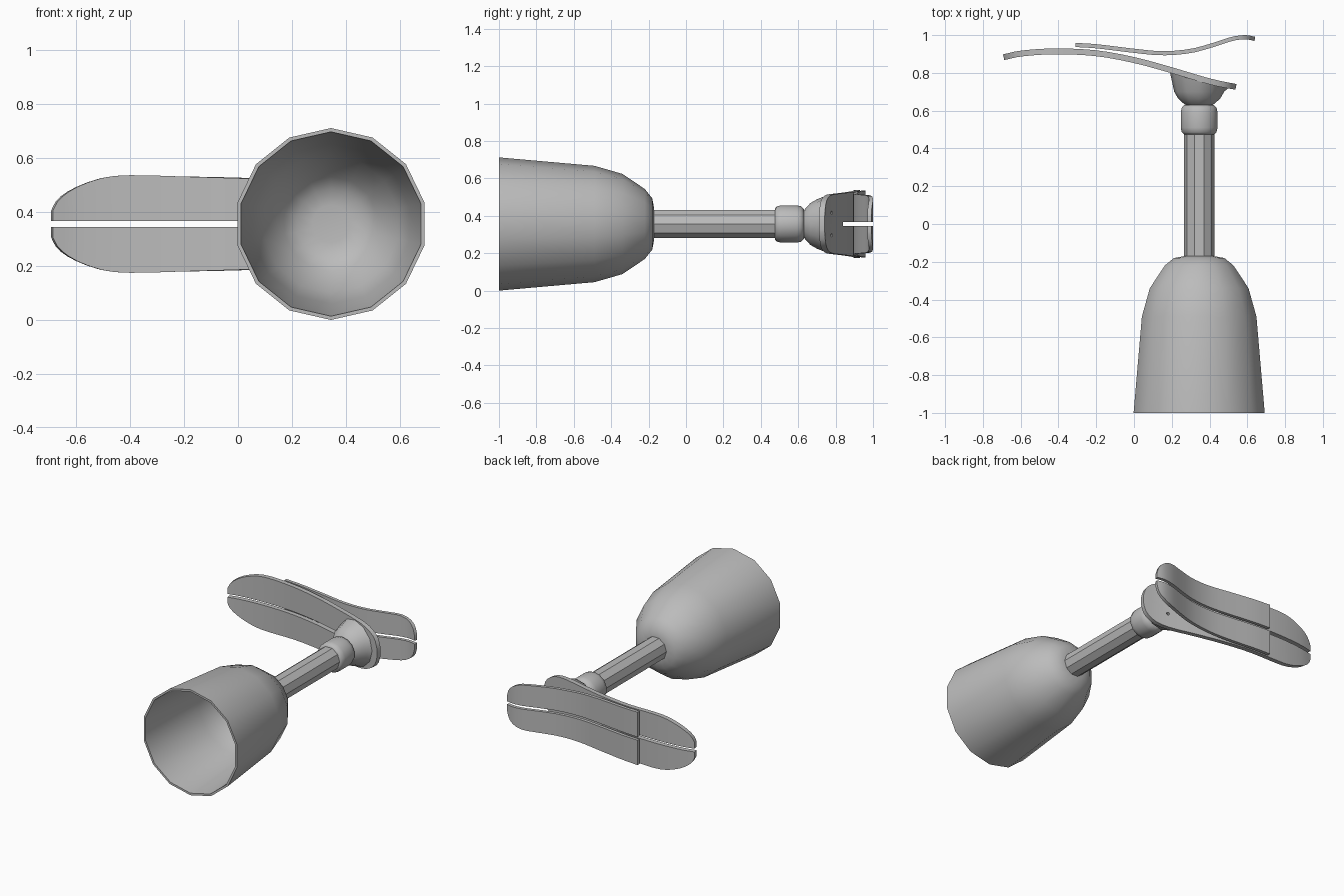
import bpy, bmesh, math

if "Cube" in bpy.data.objects:
    bpy.data.objects.remove(bpy.data.objects["Cube"])

CX, CZ = 0.345, 0.356          # axis of the leg, running along y

grey = bpy.data.materials.new("plain_grey")
grey.diffuse_color = (0.5, 0.5, 0.5, 1)
grey.use_nodes = True
grey.node_tree.nodes["Principled BSDF"].inputs["Base Color"].default_value = grey.diffuse_color


def finish(name, bm, angle):
    bmesh.ops.remove_doubles(bm, verts=bm.verts, dist=0.0004)
    bmesh.ops.recalc_face_normals(bm, faces=bm.faces)
    me = bpy.data.meshes.new(name)
    bm.to_mesh(me)
    bm.free()
    me.materials.append(grey)
    ob = bpy.data.objects.new(name, me)
    bpy.context.collection.objects.link(ob)
    bpy.ops.object.select_all(action='DESELECT')
    ob.select_set(True)
    bpy.context.view_layer.objects.active = ob
    bpy.ops.object.shade_smooth_by_angle(angle=math.radians(angle))
    return ob


def lathe(name, profile, sides, angle, start=0.0, conform=None):
    """Spin (y, radius) points about the leg axis; conform bends the last ring."""
    bm = bmesh.new()
    rings = []
    for i, (y, r) in enumerate(profile):
        ring = []
        for k in range(sides):
            a = start + 2 * math.pi * k / sides
            x = CX + r * math.cos(a)
            yy = conform(x) if conform and i == len(profile) - 1 else y
            ring.append(bm.verts.new((x, yy, CZ + r * math.sin(a))))
        rings.append(ring)
    for a, b in zip(rings, rings[1:]):
        for k in range(sides):
            n = (k + 1) % sides
            bm.faces.new((a[k], a[n], b[n], b[k]))
    bm.faces.new(rings[0])
    bm.faces.new(rings[-1])
    return finish(name, bm, angle)


def smooth_curve(pts):
    """Catmull-Rom style interpolation through (x, value) points."""
    def slope(i):
        a, b = pts[max(i - 1, 0)], pts[min(i + 1, len(pts) - 1)]
        return (b[1] - a[1]) / (b[0] - a[0])

    def f(x):
        i = 0
        while i < len(pts) - 2 and x > pts[i + 1][0]:
            i += 1
        (x0, v0), (x1, v1) = pts[i], pts[i + 1]
        h = x1 - x0
        t = (x - x0) / h
        return ((2*t**3 - 3*t**2 + 1) * v0 + (t**3 - 2*t**2 + t) * h * slope(i)
                + (3*t**2 - 2*t**3) * v1 + (t**3 - t**2) * h * slope(i + 1))
    return f


def blade(name, path, width, x0, x1, slit_end, thick):
    """Curved plate, split lengthwise up to slit_end."""
    xs = [x0 + (x1 - x0) * (1 - math.cos(math.pi * i / 28)) / 2 for i in range(29)]
    if slit_end < x1:
        xs = sorted(xs + [slit_end, slit_end + 0.003])
    bm = bmesh.new()
    for s in (-1, 1):
        cols = []
        for x in xs:
            d = 0.002
            m = (path(min(x + d, x1)) - path(max(x - d, x0))) / (min(x + d, x1) - max(x - d, x0))
            n = math.hypot(1, m)
            inner = 0.011 if x <= slit_end + 1e-6 else 0.0
            col = []
            for side in (-1, 1):
                px = x - side * thick / 2 * m / n
                py = path(x) + side * thick / 2 / n
                col.append([bm.verts.new((px, py, CZ + s * z)) for z in (inner, width(x))])
            cols.append(col)
        for a, b in zip(cols, cols[1:]):
            for k in (0, 1):
                bm.faces.new((a[k][0], a[k][1], b[k][1], b[k][0]))     # broad faces
            bm.faces.new((a[0][1], a[1][1], b[1][1], b[0][1]))         # outer edge
            if a[0][0].co.z != CZ:
                bm.faces.new((a[0][0], a[1][0], b[1][0], b[0][0]))     # slit wall
        for c in (cols[0], cols[-1]):
            bm.faces.new((c[0][0], c[0][1], c[1][1], c[1][0]))
    return finish(name, bm, 35)


# Hollow cup socket: outside, then back along the inside
outer = [(-0.17, 0.08), (-0.18, 0.137), (-0.22, 0.187), (-0.34, 0.268),
         (-0.49, 0.311), (-1.0, 0.356)]
inner = [(-1.0, 0.342), (-0.49, 0.297), (-0.345, 0.255), (-0.235, 0.176),
         (-0.196, 0.13), (-0.187, 0.07)]
lathe("socket", outer + inner, 14, 45, math.pi / 2)

# Faceted shin tube and its clamp collar
lathe("shin_tube", [(-0.18, 0.08), (0.50, 0.08)], 10, 30)
lathe("clamp_collar", [(0.475, 0.082), (0.485, 0.094), (0.51, 0.1), (0.59, 0.1),
                       (0.615, 0.095), (0.63, 0.08)], 14, 50, math.pi / 2)

# Long front blade
front_path = smooth_curve([(-0.69, 0.883), (-0.6, 0.902), (-0.42, 0.914), (-0.2, 0.904),
                           (0.0, 0.868), (0.2, 0.814), (0.35, 0.769), (0.45, 0.743),
                           (0.54, 0.726)])
front_width = smooth_curve([(-0.69, 0.05), (-0.675, 0.08), (-0.65, 0.106), (-0.6, 0.137),
                            (-0.5, 0.172), (-0.4, 0.181), (-0.2, 0.176), (0.0, 0.17),
                            (0.2, 0.163), (0.35, 0.157), (0.44, 0.142), (0.5, 0.11),
                            (0.53, 0.07), (0.54, 0.03)])
front = blade("front_blade", front_path, front_width, -0.69, 0.54, 0.16, 0.031)

# Two bolt holes through the front blade
for s in (-1, 1):
    bpy.ops.mesh.primitive_cylinder_add(vertices=12, radius=0.01, depth=0.1,
                                        location=(0.37, 0.763, CZ + s * 0.06),
                                        rotation=(math.pi / 2, 0, -0.28))
    cutter = bpy.context.object
    cutter.name = "bolt_hole_cutter"
    cutter.hide_render = True
    cutter.hide_viewport = True
    cut = front.modifiers.new("bolt_hole", 'BOOLEAN')
    cut.operation = 'DIFFERENCE'
    cut.object = cutter

# Heel blade, split along its whole length
heel_path = smooth_curve([(-0.31, 0.948), (-0.2, 0.941), (0.0, 0.917), (0.15, 0.904),
                          (0.3, 0.916), (0.42, 0.948), (0.52, 0.98), (0.59, 0.989),
                          (0.64, 0.98)])
heel_width = smooth_curve([(-0.31, 0.178), (0.0, 0.172), (0.25, 0.16), (0.45, 0.155),
                           (0.54, 0.148), (0.6, 0.12), (0.63, 0.08), (0.64, 0.04)])
blade("heel_blade", heel_path, heel_width, -0.31, 0.64, 0.64, 0.022)

# Flared ankle that ends against the front blade
lathe("ankle", [(0.625, 0.065), (0.64, 0.085), (0.665, 0.112), (0.70, 0.132), (0.75, 0.155)],
      12, 35, conform=lambda x: front_path(x) - 0.012)
